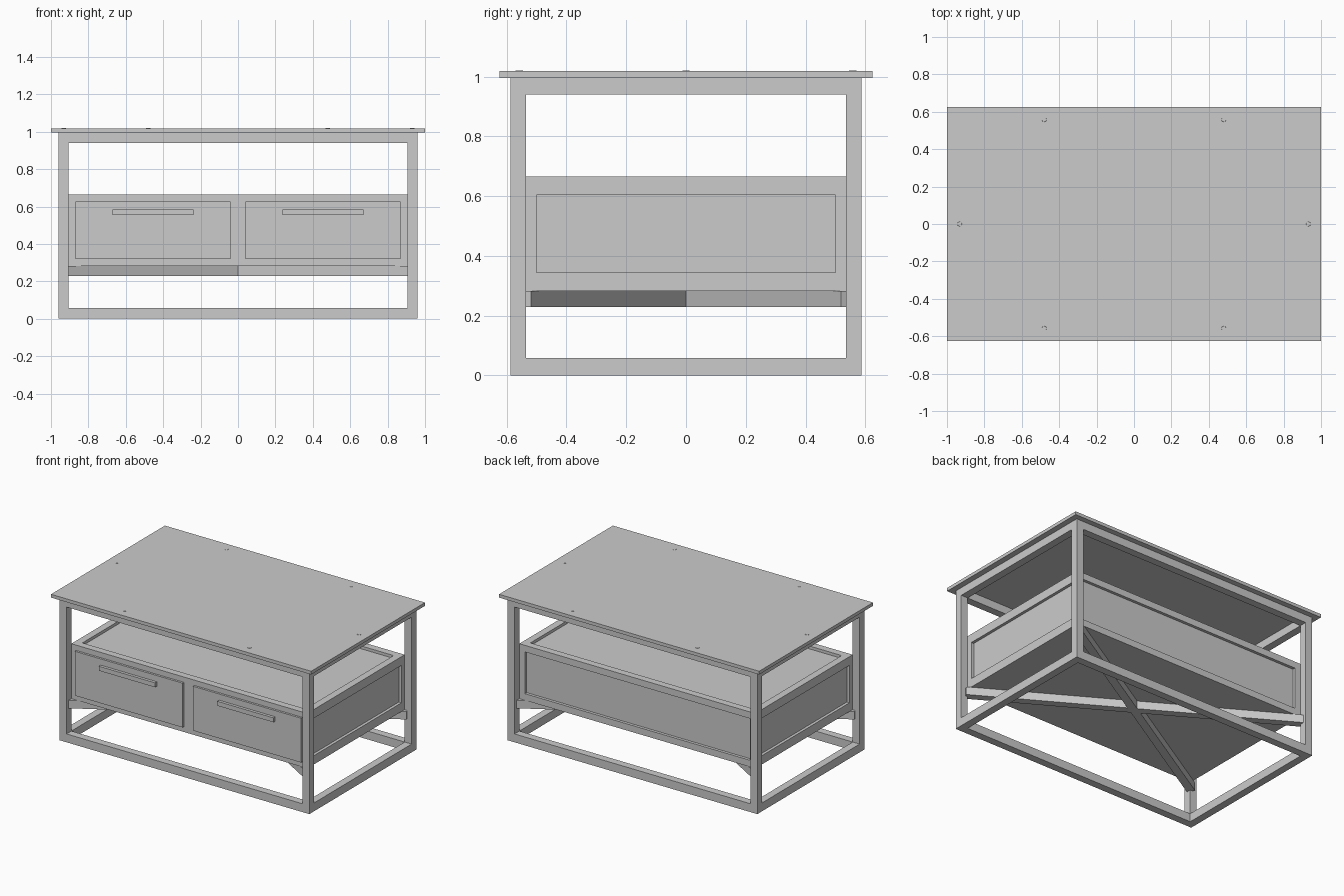
import bpy, bmesh, math
from mathutils import Vector

if "Cube" in bpy.data.objects:
    bpy.data.objects.remove(bpy.data.objects["Cube"])


def add_mesh(name, bm):
    mesh = bpy.data.meshes.new(name)
    bm.to_mesh(mesh)
    bm.free()
    obj = bpy.data.objects.new(name, mesh)
    bpy.context.collection.objects.link(obj)
    return obj


def box_bm(x, y, z):
    """Cube spanning the given (min, max) ranges."""
    bm = bmesh.new()
    bmesh.ops.create_cube(bm, size=1)
    for v in bm.verts:
        v.co = Vector([r[0] if c < 0 else r[1] for c, r in zip(v.co, (x, y, z))])
    return bm


def box(name, x, y, z):
    return add_mesh(name, box_bm(x, y, z))


def span(center, half):
    return (center - half, center + half)


X, Y, T = 0.96, 0.588, 0.053        # outer frame half sizes, bar thickness
IX, IY = X - T, Y - T               # inner faces of the frame

# Table top
box("table_top", (-1, 1), (-0.625, 0.625), (0.995, 1.018))

# Frame: four legs plus rectangular rails at bottom and top
for sx in (-1, 1):
    for sy in (-1, 1):
        box("leg", span(sx * (X - T / 2), T / 2), span(sy * (Y - T / 2), T / 2), (0.058, 0.94))
for label, z in (("bottom", (0, 0.058)), ("top", (0.94, 0.995))):
    for s in (-1, 1):
        box(label + "_long_rail", (-X, X), span(s * (Y - T / 2), T / 2), z)
        box(label + "_side_rail", span(s * (X - T / 2), T / 2), (-IY, IY), z)

# Diagonal cross brace below the drawer box
half_length = math.hypot(IX, IY) + 0.015
for s in (-1, 1):
    brace = box("cross_brace", (-half_length, half_length), (-0.027, 0.027), (0.228, 0.283))
    brace.rotation_euler.z = s * math.atan2(IY, IX)

# Drawer box with sunken panels on both sides and back, and a sunken tray top
bm = box_bm((-IX, IX), (-IY, IY), (0.283, 0.665))
margins = {"side": (0, 0.035, 0.061), "back": (0.042, 0, 0.046), "tray": (0.05, 0.05, 0)}
depth = 0.02
bm.normal_update()
for face in list(bm.faces):
    n = face.normal.copy()
    if abs(n.x) > 0.9:
        margin = margins["side"]
    elif n.y > 0.9:
        margin = margins["back"]
    elif n.z > 0.9:
        margin = margins["tray"]
    else:
        continue
    center = face.calc_center_median()
    corners = [v.co.copy() for v in face.verts]
    bmesh.ops.inset_individual(bm, faces=[face], thickness=0.03)
    rim = list(face.verts)
    for v in rim:
        c = min(corners, key=lambda p: (p - v.co).length)
        v.co = Vector([c[i] - math.copysign(margin[i], c[i] - center[i]) for i in range(3)])
    # Push the inner panel straight in
    panel = bmesh.ops.extrude_discrete_faces(bm, faces=[face])["faces"][0]
    bmesh.ops.translate(bm, verts=panel.verts, vec=-n * depth)
add_mesh("drawer_box", bm)

# Two drawer fronts with bar handles
for s in (-1, 1):
    box("drawer_front", span(s * 0.455, 0.415), (-IY - 0.015, -IY + 0.01), (0.32, 0.628))
    box("drawer_handle", span(s * 0.455, 0.216), (-IY - 0.035, -IY - 0.01), (0.554, 0.585))

# Small screw heads in the top
for x, y in [(-0.48, -0.558), (0.48, -0.558), (-0.48, 0.558), (0.48, 0.558), (-0.932, 0), (0.932, 0)]:
    bm = bmesh.new()
    bmesh.ops.create_cone(bm, cap_ends=True, segments=12, radius1=0.014, radius2=0.012, depth=0.006)
    screw = add_mesh("screw_head", bm)
    screw.location = (x, y, 1.0165)
